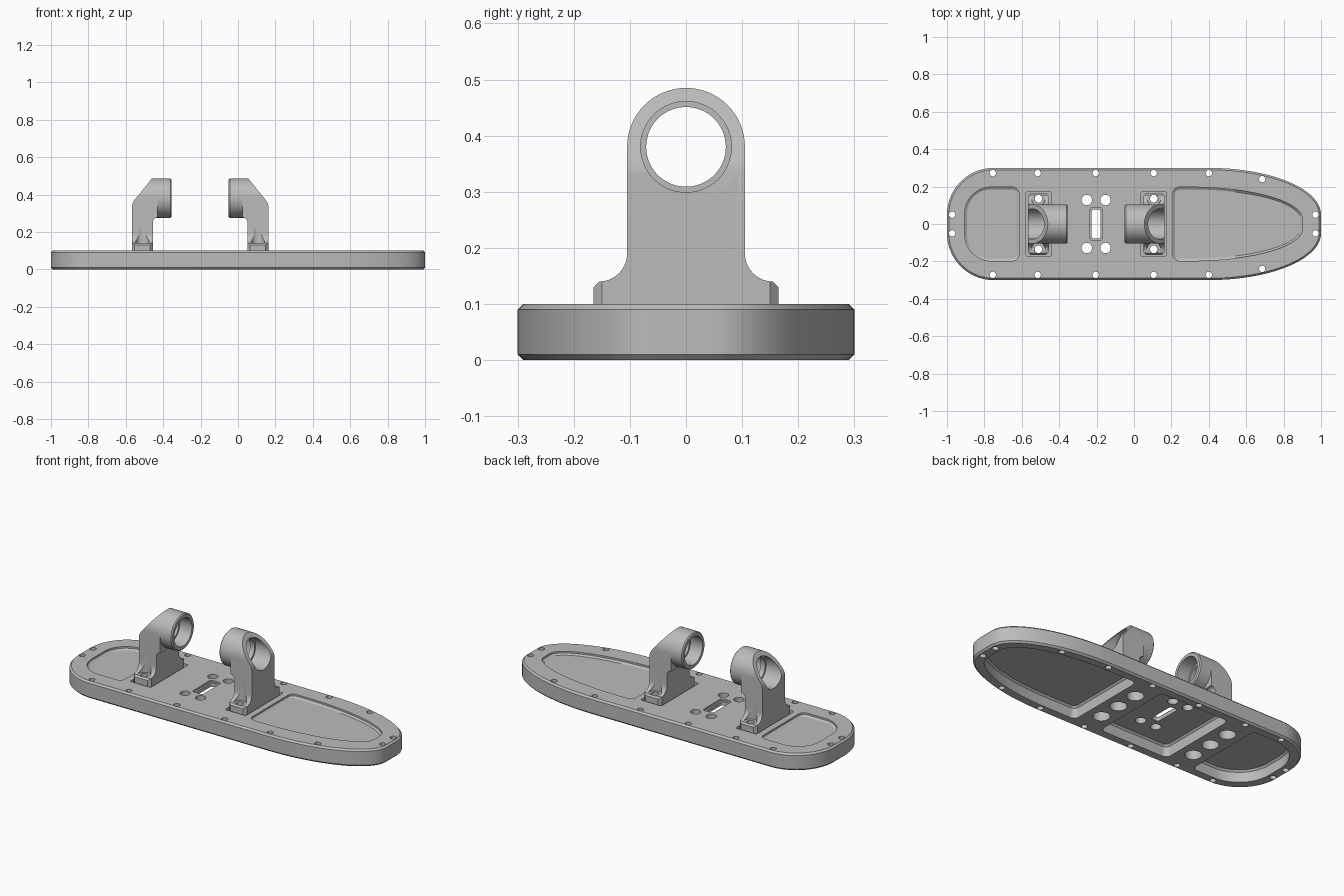
import bpy, bmesh, math
from mathutils import Vector

cube = bpy.data.objects.get("Cube")
if cube:
    bpy.data.objects.remove(cube)

grey = bpy.data.materials.new("plain grey")
grey.use_nodes = True
grey.diffuse_color = (0.5, 0.5, 0.5, 1)
grey.node_tree.nodes["Principled BSDF"].inputs["Base Color"].default_value = (0.5, 0.5, 0.5, 1)


def arc(cx, cy, rx, ry, a0, a1, n=14):
    """Points on an elliptical arc, angles in degrees."""
    angles = [math.radians(a0 + (a1 - a0) * i / n) for i in range(n + 1)]
    return [(cx + rx * math.cos(a), cy + ry * math.sin(a)) for a in angles]


def outline(x0, x1, h, left, right, inset=0.0):
    """Symmetric plan outline with elliptical corners of radii left and right."""
    x0, x1, h = x0 + inset, x1 - inset, h - inset
    (lx, ly), (rx, ry) = [(a - inset, b - inset) for a, b in (left, right)]
    upper = arc(x1 - rx, h - ry, rx, ry, 0, 90, 20) + arc(x0 + lx, h - ly, lx, ly, 90, 180, 20)
    return upper + [(x, -y) for x, y in reversed(upper)]


def circle(x, y, r, n=32):
    return arc(x, y, r, r, 0, 360 - 360 / n, n - 1)


PLANES = {"z": lambda a, b, c: (a, b, c),    # loop in x, y
          "x": lambda a, b, c: (c, a, b),    # loop in y, z
          "y": lambda a, b, c: (a, c, b)}    # loop in x, z


def make(name, solids, axis="z"):
    """One object from closed solids, each a stack of (loop, level) rings."""
    bm = bmesh.new()
    for rings in solids:
        verts = [[bm.verts.new(PLANES[axis](a, b, level)) for a, b in loop] for loop, level in rings]
        for low, high in zip(verts, verts[1:]):
            for i in range(len(low)):
                bm.faces.new((low[i - 1], low[i], high[i], high[i - 1]))
        bm.faces.new(verts[0][::-1])
        bm.faces.new(verts[-1])
    bmesh.ops.recalc_face_normals(bm, faces=bm.faces)
    mesh = bpy.data.meshes.new(name)
    bm.to_mesh(mesh)
    bm.free()
    mesh.materials.append(grey)
    obj = bpy.data.objects.new(name, mesh)
    bpy.context.scene.collection.objects.link(obj)
    return obj


def combine(obj, tool, operation="DIFFERENCE"):
    """Apply one boolean and discard the tool."""
    tool.hide_render = True
    mod = obj.modifiers.new("boolean", "BOOLEAN")
    mod.object, mod.operation, mod.solver = tool, operation, "EXACT"
    bpy.context.view_layer.objects.active = obj
    bpy.ops.object.modifier_apply(modifier=mod.name)
    bpy.data.objects.remove(tool)


def drill(obj, holes, z0, z1, r):
    combine(obj, make("drill", [[(circle(x, y, r), z0), (circle(x, y, r), z1)] for x, y in holes]))


def finish(obj):
    bpy.ops.object.select_all(action="DESELECT")
    obj.select_set(True)
    bpy.context.view_layer.objects.active = obj
    bpy.ops.object.shade_smooth_by_angle(angle=math.radians(28))


MID = -0.2025               # plane midway between the brackets
FEET = (-0.51, 0.105)       # bracket foot centres
SIDES = (-1, 1)

# Base plate with chamfered rims
body = (-1, 1, 0.3, (0.25, 0.25), (0.6, 0.25))
plate = make("base_plate", [[(outline(*body, 0.01), 0), (outline(*body), 0.01),
                             (outline(*body), 0.09), (outline(*body, 0.01), 0.1)]])

# Shallow pockets on top
top_pockets = [(-0.905, -0.615, 0.197, (0.14, 0.14), (0.035, 0.035)),
               (0.208, 0.9, 0.197, (0.035, 0.035), (0.6, 0.17))]
combine(plate, make("cutter", [[(outline(*p, 0.012), 0.082), (outline(*p), 0.09), (outline(*p), 0.12)]
                               for p in top_pockets]))

# Deep pockets underneath
under_pockets = [(-0.94, -0.595, 0.245, (0.2, 0.2), (0.03, 0.03)),
                 (-0.425, 0.02, 0.245, (0.03, 0.03), (0.03, 0.03)),
                 (0.19, 0.94, 0.245, (0.03, 0.03), (0.55, 0.2))]
combine(plate, make("cutter", [[(outline(*p), -0.02), (outline(*p), 0.058), (outline(*p, 0.01), 0.068)]
                               for p in under_pockets]))

# Seats for the bracket feet
combine(plate, make("cutter", [[(outline(x - 0.067, x + 0.067, 0.174, (0.01, 0.01), (0.01, 0.01)), z)
                                for z in (0.08, 0.12)] for x in FEET]))

# Central slot with a stepped edge
for half, h, z0 in ((0.034, 0.088, 0.09), (0.024, 0.078, -0.02)):
    loop = outline(MID - half, MID + half, h, (0.015, 0.015), (0.015, 0.015))
    combine(plate, make("cutter", [[(loop, z0), (loop, 0.12)]]))

# Screw holes around the rim, centre holes, and bolt counterbores
rim = [(x, s * 0.272) for x in (-0.755, -0.515, -0.205, 0.105, 0.4) for s in SIDES]
rim += [(x, s * y) for x, y in ((0.685, 0.24), (-0.972, 0.05), (0.97, 0.05)) for s in SIDES]
drill(plate, rim, -0.02, 0.12, 0.017)
drill(plate, [(MID + s * 0.05, t * 0.128) for s in SIDES for t in SIDES], -0.02, 0.12, 0.028)
drill(plate, [(x, y) for x in FEET for y in (-0.135, 0, 0.135)], -0.02, 0.06, 0.045)
drill(plate, [(x, s * 0.135) for x in FEET for s in SIDES], 0.03, 0.12, 0.021)
finish(plate)


# Brackets: column with flared foot, carrying a bored ring
def bracket(name, mirrored):
    x0, axis_z, r = -0.568, 0.38, 0.105
    face = x0 + 0.213
    inner = x0 + 0.113

    # front-on outline of the column and its flared foot
    half = [(0.165, 0.08), (0.165, 0.13), (0.155, 0.14)] + arc(0.155, 0.19, 0.05, 0.05, 270, 180) + [(r, axis_z)]
    loop = half + [(-y, z) for y, z in reversed(half)]
    obj = make(name, [[(loop, x0), (loop, face)]], "x")

    # side outline with a fillet under the ring
    side = [(x0, 0.07), (inner, 0.07)] + arc(inner + 0.025, 0.252, 0.025, 0.025, 180, 90, 8)
    side += [(inner + 0.025, 0.4), (x0, 0.4)]
    combine(obj, make("side", [[(side, -0.3), (side, 0.3)]], "y"), "INTERSECT")

    # ring with a small chamfer on its face
    big, small = circle(0, axis_z, r, 64), circle(0, axis_z, r - 0.006, 64)
    combine(obj, make("ring", [[(big, x0), (big, face - 0.006), (small, face)]], "x"), "UNION")

    # sloping back with a softened lower edge
    slope = [(x0 - 0.1, 0.335), (x0, 0.335), (x0 + 0.004, 0.353), (x0 + 0.014, 0.37),
             (x0 + 0.108, 0.486), (x0 + 0.108, 0.6), (x0 - 0.1, 0.6)]
    combine(obj, make("slope", [[(slope, -0.3), (slope, 0.3)]], "y"))

    # bore with an inner lip
    for rad, a, b in ((0.071, -0.1, 0.4), (0.081, -0.1, 0.105), (0.081, 0.135, 0.4)):
        bore = circle(0, axis_z, rad, 64)
        combine(obj, make("bore", [[(bore, x0 + a), (bore, x0 + b)]], "x"))

    # clipped foot corners, spot faces and screw holes
    corners = [circle(x, s * 0.165, 0.015, 4) for x in (x0, inner) for s in SIDES]
    combine(obj, make("corner", [[(c, 0.05), (c, 0.16)] for c in corners]))
    holes = [((x0 + inner) / 2, s * 0.135) for s in SIDES]
    drill(obj, holes, 0.139, 0.22, 0.036)
    drill(obj, holes, 0.05, 0.2, 0.021)

    if mirrored:
        for v in obj.data.vertices:
            v.co = Vector((2 * MID - v.co.x, v.co.y, v.co.z))
        obj.data.flip_normals()
    finish(obj)


bracket("rear_bracket", False)
bracket("forward_bracket", True)
